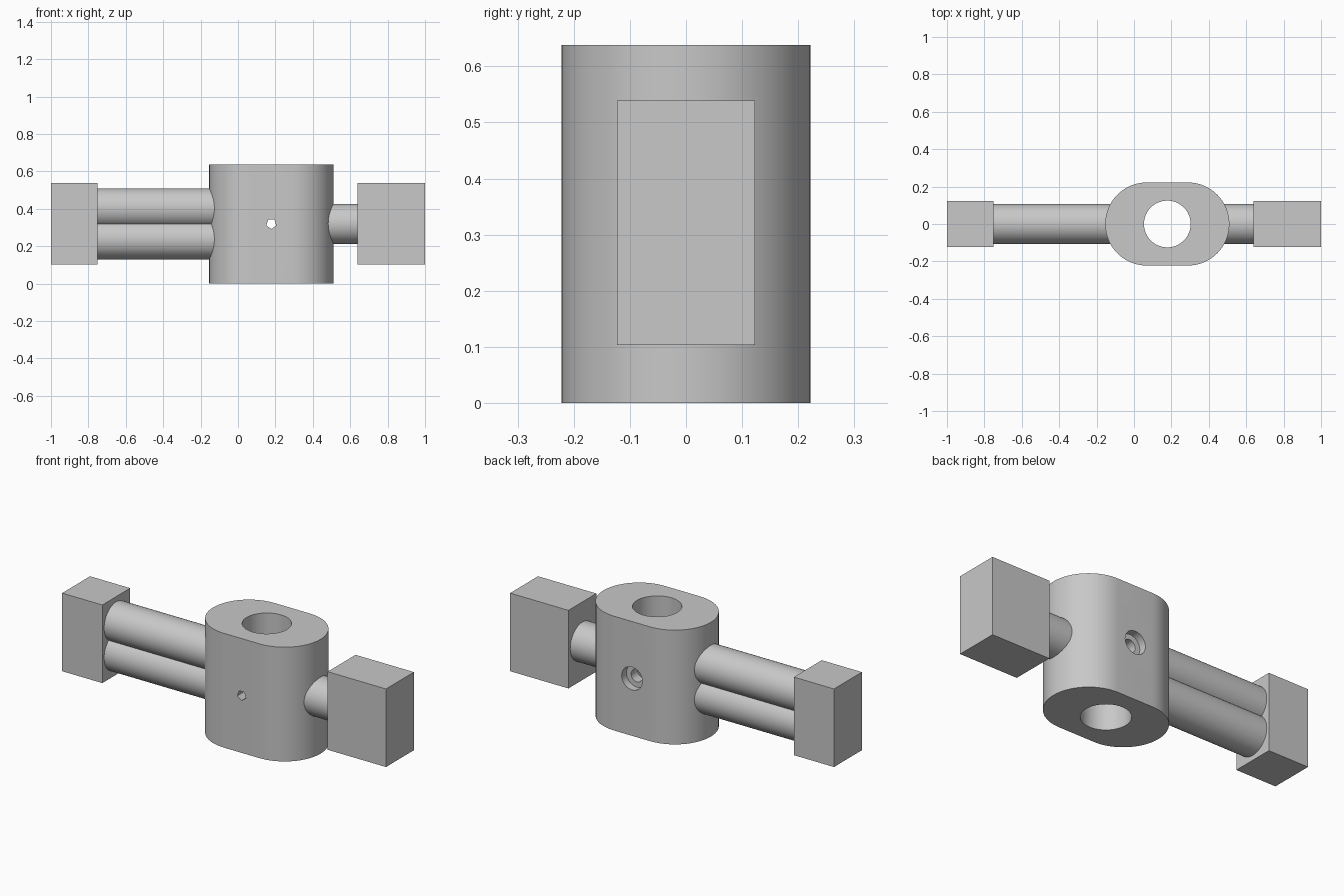
import bpy
import bmesh
from math import sin, cos, pi, radians
from mathutils import Vector

if "Cube" in bpy.data.objects:
    bpy.data.objects.remove(bpy.data.objects["Cube"])

grey = bpy.data.materials.new("plain grey")
grey.use_nodes = True
colour = (0.58, 0.58, 0.58, 1)
grey.diffuse_color = colour
grey.node_tree.nodes["Principled BSDF"].inputs["Base Color"].default_value = colour

MID_X, MID_Z = 0.178, 0.32
HEIGHT = 0.638


def arc(cu, cv, radius, start, end, steps):
    """Points of an arc, angles in degrees, both ends included."""
    angles = [radians(start + (end - start) * i / steps) for i in range(steps + 1)]
    return [(cu + radius * cos(a), cv + radius * sin(a)) for a in angles]


def circle(cu, cv, radius, sides=48, start=0):
    return arc(cu, cv, radius, start, start + 360, sides)[:-1]


def prism(name, profile, axis, low, high):
    """Extrude a flat profile along the x, y or z axis."""
    place = {"x": lambda u, v, t: (t, u, v),
             "y": lambda u, v, t: (u, t, v),
             "z": lambda u, v, t: (u, v, t)}[axis]
    bm = bmesh.new()
    face = bm.faces.new([bm.verts.new(place(u, v, low)) for u, v in profile])
    extruded = bmesh.ops.extrude_face_region(bm, geom=[face])["geom"]
    shift = Vector(place(0, 0, high - low))
    bmesh.ops.translate(bm, vec=shift,
                        verts=[e for e in extruded if isinstance(e, bmesh.types.BMVert)])
    if face.is_valid and len([f for f in bm.faces if f.verts[:] == face.verts[:]]) == 0:
        bm.faces.new(face.verts)
    bmesh.ops.recalc_face_normals(bm, faces=bm.faces)
    mesh = bpy.data.meshes.new(name)
    bm.to_mesh(mesh)
    bm.free()
    mesh.materials.append(grey)
    obj = bpy.data.objects.new(name, mesh)
    bpy.context.collection.objects.link(obj)
    return obj


def activate(obj):
    bpy.ops.object.select_all(action="DESELECT")
    obj.select_set(True)
    bpy.context.view_layer.objects.active = obj


def smooth(obj):
    activate(obj)
    bpy.ops.object.shade_smooth_by_angle(angle=radians(30))


def cut(obj, cutter):
    cutter.hide_render = True
    activate(obj)
    mod = obj.modifiers.new("cut", "BOOLEAN")
    mod.operation = "DIFFERENCE"
    mod.solver = "EXACT"
    mod.object = cutter
    bpy.ops.object.modifier_apply(modifier=mod.name)
    bpy.data.objects.remove(cutter)


# Rounded central block
outline = (arc(MID_X + 0.11, 0, 0.222, -90, 90, 32)
           + arc(MID_X - 0.11, 0, 0.222, 90, 270, 32))
body = prism("central_block", outline, "z", 0, HEIGHT)

# Vertical bore, small front hole and stepped back hole
cut(body, prism("bore_cutter", circle(MID_X, 0, 0.125), "z", -0.1, HEIGHT + 0.1))
cut(body, prism("front_hole_cutter", circle(MID_X, MID_Z, 0.028, 5, -90), "y", -0.4, 0))
cut(body, prism("back_hole_cutter", circle(MID_X, MID_Z, 0.035, 24), "y", 0, 0.4))
cut(body, prism("counterbore_cutter", circle(MID_X, MID_Z, 0.064, 32), "y", 0.18, 0.4))
smooth(body)

# Round rods: a stacked pair on one side, a single one on the other
for name, z, low, high in (("right_upper_rod", 0.403, -0.76, -0.05),
                           ("right_lower_rod", 0.237, -0.76, -0.05),
                           ("left_rod", MID_Z, 0.42, 0.65)):
    smooth(prism(name, circle(0, z, 0.107), "x", low, high))

# Rectangular end blocks
section = [(-0.123, 0.103), (0.123, 0.103), (0.123, 0.539), (-0.123, 0.539)]
prism("right_end_block", section, "x", -1, -0.752)
prism("left_end_block", section, "x", 0.64, 1)
